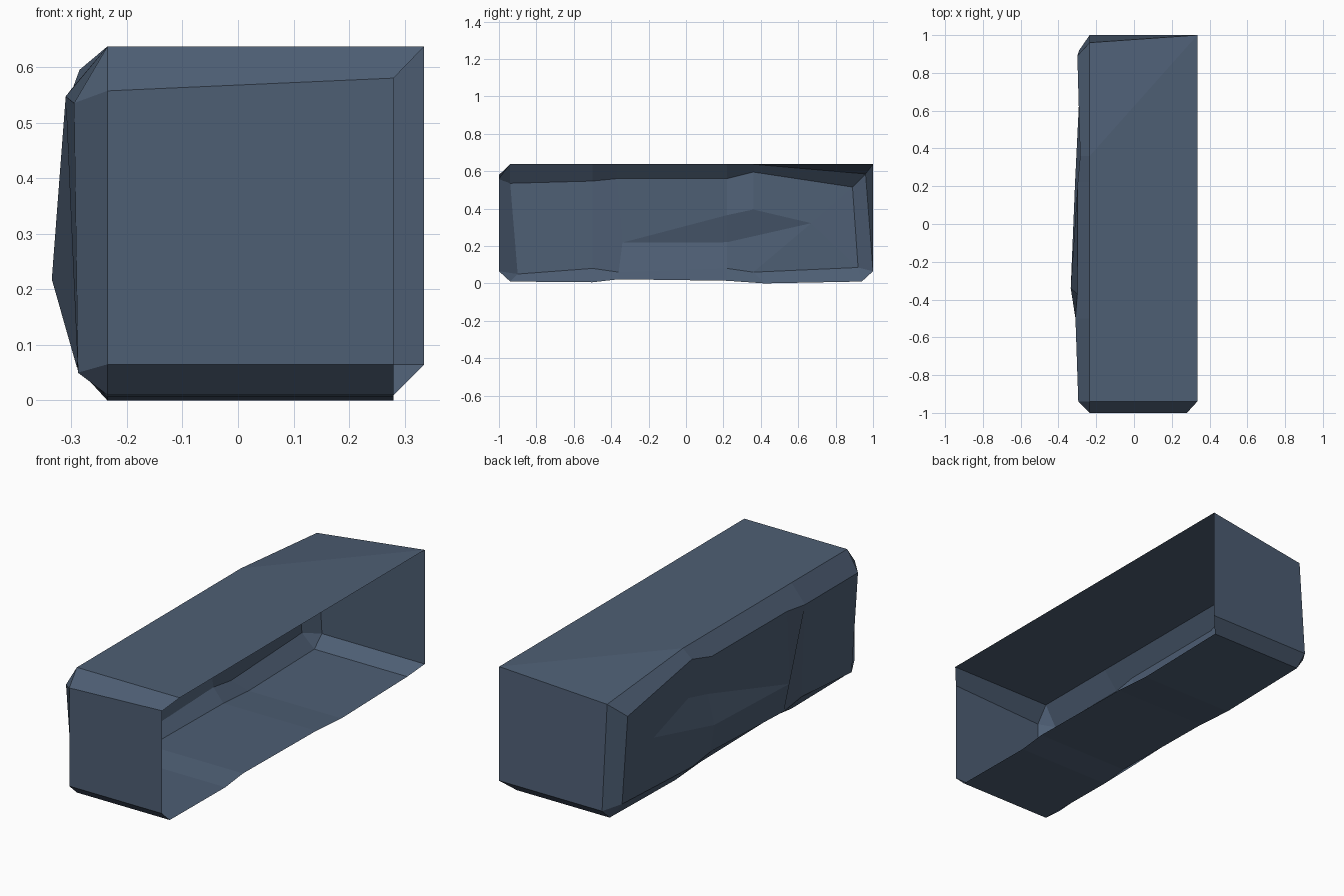
import bpy
import bmesh

if "Cube" in bpy.data.objects:
    bpy.data.objects.remove(bpy.data.objects["Cube"])

# One slate-blue colour for the whole open shell
mat = bpy.data.materials.new("slate_blue")
mat.diffuse_color = (0.076, 0.113, 0.175, 1)
mat.use_nodes = True
mat.node_tree.nodes["Principled BSDF"].inputs["Base Color"].default_value = mat.diffuse_color

bm = bmesh.new()


def verts(points):
    return [bm.verts.new(p) for p in points]


def strip(a, b):
    """Bridge two rows of equal length with quads."""
    for i in range(len(a) - 1):
        bm.faces.new((a[i], a[i + 1], b[i + 1], b[i]))


XL, XR, XI = -0.235, 0.335, 0.28   # left fold, open rim, inset rim

# Wavy floor: left and right edges share one profile along y
floor = [(-0.94, 0.01), (-0.5, 0.006), (-0.36, 0.022),
         (0.22, 0.014), (0.42, 0.0), (0.94, 0.01)]
floor_l = verts([(XL, y, z) for y, z in floor])
floor_r = verts([(XI, y, z) for y, z in floor])
strip(floor_l, floor_r)

# Left wall outline: lower and upper rows, front to back
low = verts([(-0.288, -0.90, 0.05), (-0.29, -0.5, 0.08), (-0.29, -0.36, 0.06),
             (-0.29, 0.22, 0.08), (-0.29, 0.36, 0.06), (-0.29, 0.92, 0.085)])
up = verts([(-0.295, -0.94, 0.535), (-0.31, -0.5, 0.547), (-0.30, -0.37, 0.56),
            (-0.298, 0.22, 0.56), (-0.285, 0.36, 0.595), (-0.30, 0.89, 0.515)])
strip(floor_l, low)

# Top: flat, with the back left corner dropping down
top_l = verts([(XL, y, 0.637) for y in (-0.94, -0.5, -0.37, 0.22, 0.36)]
              + [(XL, 0.96, 0.585)])
rf, rb = verts([(XR, -0.94, 0.637), (XR, 1, 0.637)])
bm.faces.new([rf, rb] + top_l[4::-1])
bm.faces.new((rb, top_l[5], top_l[4]))
strip(up, top_l)

# Front wall with its chamfers
f_tl, f_tr, f_br, f_bl = verts([(XL, -1, 0.557), (XI, -1, 0.58),
                                (XI, -1, 0.065), (XL, -1, 0.065)])
bm.faces.new((f_tl, f_tr, f_br, f_bl))
bm.faces.new((f_tl, f_tr, rf, top_l[0]))
bm.faces.new((f_bl, f_br, floor_r[0], floor_l[0]))
bm.faces.new((f_tl, f_bl, low[0], up[0]))
bm.faces.new((f_tl, up[0], top_l[0]))
bm.faces.new((f_bl, floor_l[0], low[0]))

# Back wall with its chamfers
b_br, b_bl = verts([(XR, 1, 0.065), (XL, 1, 0.065)])
bm.faces.new((rb, b_br, b_bl, top_l[5]))
bm.faces.new((b_br, b_bl, floor_l[5], floor_r[5]))
bm.faces.new((top_l[5], b_bl, low[5], up[5]))
bm.faces.new((b_bl, floor_l[5], low[5]))

# Left wall: panels around an outward ledge
peak, lip, crest, brow, tail = verts([
    (-0.335, -0.34, 0.218), (-0.312, 0.22, 0.22), (-0.275, 0.22, 0.365),
    (-0.265, 0.36, 0.395), (-0.29, 0.67, 0.322)])
for f in ((low[0], low[1], up[1], up[0]),
          (low[1], low[2], peak, up[2], up[1]),
          (low[2], low[3], lip, peak),
          (peak, crest, up[3], up[2]),
          (peak, lip, crest),
          (lip, tail, brow, crest),
          (crest, brow, up[4], up[3]),
          (low[3], low[4], tail, lip),
          (low[4], low[5], tail),
          (tail, low[5], up[5]),
          (tail, up[5], up[4], brow)):
    bm.faces.new(f)

bmesh.ops.recalc_face_normals(bm, faces=bm.faces)
mesh = bpy.data.meshes.new("open_shell")
bm.to_mesh(mesh)
bm.free()
mesh.materials.append(mat)
shell = bpy.data.objects.new("open_shell", mesh)
bpy.context.collection.objects.link(shell)
